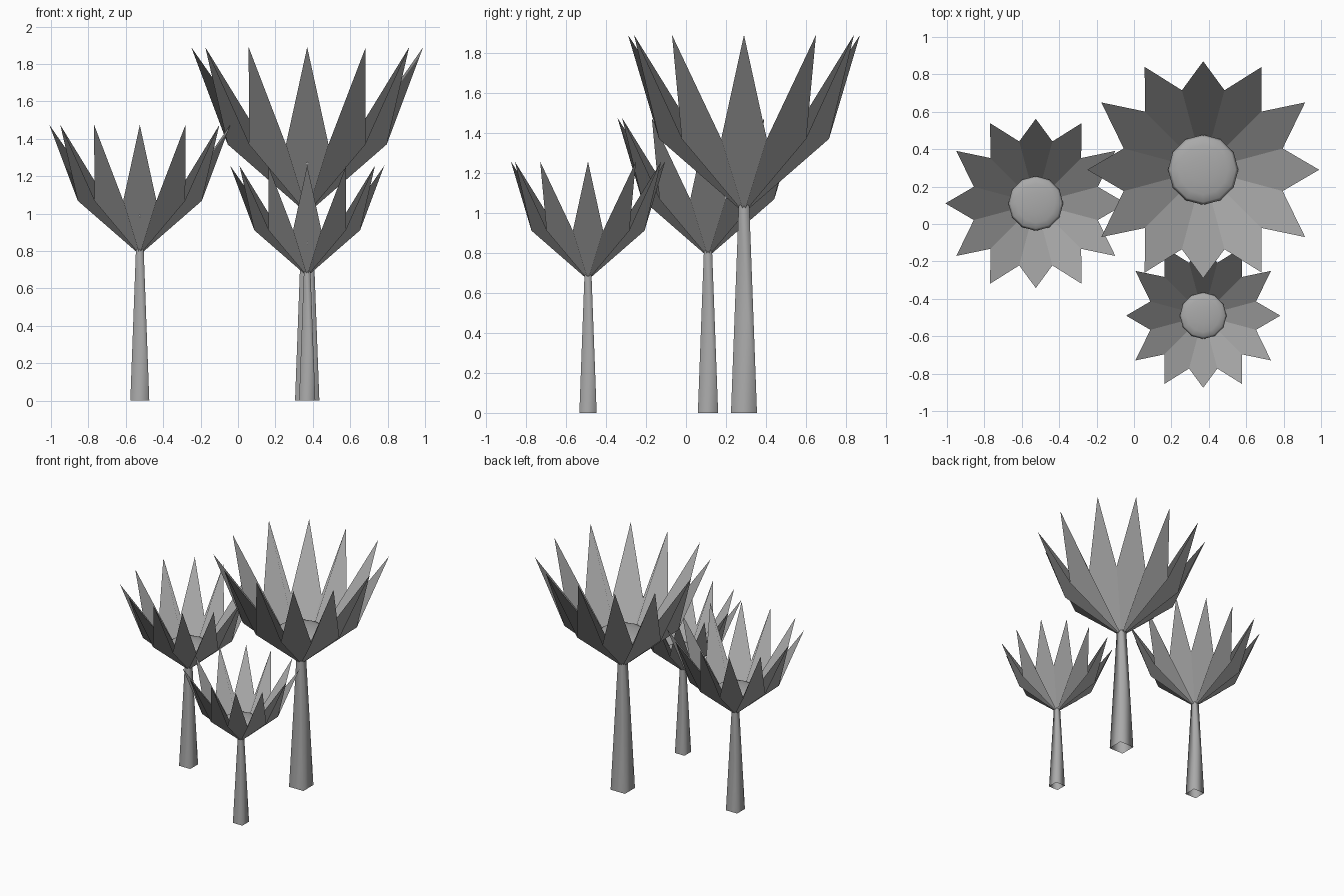
import bpy
import bmesh
from math import cos, sin, radians, pi
from mathutils import Vector, Matrix

if "Cube" in bpy.data.objects:
    bpy.data.objects.remove(bpy.data.objects["Cube"])

# One plain grey for everything
grey = bpy.data.materials.new("grey")
grey.use_nodes = True
grey.diffuse_color = (0.4, 0.4, 0.4, 1)
grey.node_tree.nodes["Principled BSDF"].inputs["Base Color"].default_value = (0.4, 0.4, 0.4, 1)

# Petal tip offsets for one quarter of the crown; the rest is mirrored
TIPS = [(0.62, 0), (0.545, 0.36), (0.313, 0.55), (0, 0.58)]
APEX_Z, VALLEY_Z, TIP_Z, VALLEY_R = 1.0, 1.37, 1.89, 0.44


def tip_point(i):
    """Position of petal tip i of twelve, mirrored from the first quarter."""
    a = radians(30 * i)
    k = i % 6 if i % 6 <= 3 else 6 - i % 6
    x, y = TIPS[k]
    return Vector((x if cos(a) > 0 else -x, y if sin(a) > 0 else -y, TIP_Z))


def valley_point(i):
    a = radians(30 * i - 15)
    return Vector((VALLEY_R * cos(a), VALLEY_R * sin(a), VALLEY_Z))


def finish(bm, name, place, smooth):
    bm.transform(place)
    mesh = bpy.data.meshes.new(name)
    bm.to_mesh(mesh)
    bm.free()
    mesh.materials.append(grey)
    for p in mesh.polygons:
        p.use_smooth = smooth
    obj = bpy.data.objects.new(name, mesh)
    bpy.context.collection.objects.link(obj)
    return obj


def make_crown(name, place):
    """Ring of twelve petals, each folded inward along its middle."""
    bm = bmesh.new()
    apex = bm.verts.new((0, 0, APEX_Z))
    valleys = [bm.verts.new(valley_point(i)) for i in range(12)]
    normals = []
    for i in range(12):
        left, right = valleys[i], valleys[(i + 1) % 12]
        tip = bm.verts.new(tip_point(i))
        bm.faces.new((apex, left, tip))
        bm.faces.new((apex, tip, right))
        n = (right.co - left.co).cross(tip.co - apex.co).normalized()
        normals += [n] * 6
    obj = finish(bm, name, place, True)
    # Each petal is shaded as one flat face
    obj.data.normals_split_custom_set(normals)


def make_tree(label, x, y, size):
    place = Matrix.Translation((x, y, 0)) @ Matrix.Scale(size, 4)

    # Square tapered trunk, open at the ends
    bm = bmesh.new()
    bmesh.ops.create_cone(bm, cap_ends=False, segments=4, radius1=0.065 * 2 ** 0.5,
                          radius2=0.026 * 2 ** 0.5, depth=1.05,
                          matrix=Matrix.Translation((0, 0, 0.525)) @ Matrix.Rotation(pi / 4, 4, "Z"))
    # Turn the sides parallel to the axes whichever way the cone starts
    if min(abs(v.co.x) for v in bm.verts) < 0.01:
        bm.transform(Matrix.Rotation(pi / 4, 4, "Z"))
    finish(bm, label + "_trunk", place, True)

    make_crown(label + "_petals", place)

    # Shallow rounded flower centre
    bm = bmesh.new()
    bmesh.ops.create_uvsphere(bm, u_segments=12, v_segments=8, radius=0.188)
    bm.transform(Matrix.Translation((0, 0, 1.27)) @ Matrix.Diagonal((1, 1, 0.18, 1)))
    finish(bm, label + "_centre", place, True)


make_tree("large", 0.37, 0.29, 1.0)
make_tree("medium", -0.525, 0.11, 0.78)
make_tree("small", 0.37, -0.49, 0.665)
